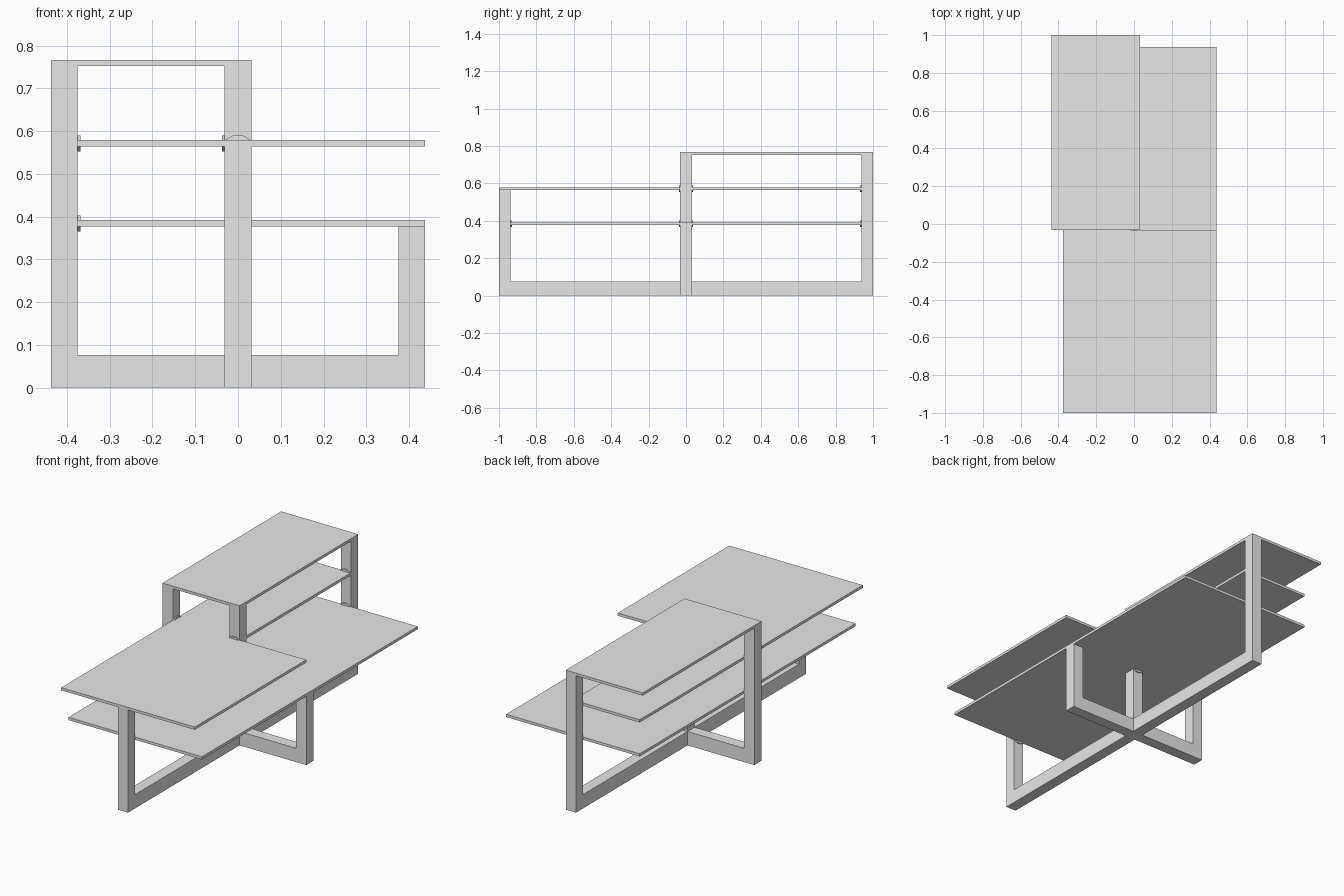
import bpy, bmesh
from mathutils import Matrix, Vector
from math import radians

cube = bpy.data.objects.get("Cube")
if cube:
    bpy.data.objects.remove(cube, do_unlink=True)

grey = bpy.data.materials.new("plain_grey")
grey.use_nodes = True
grey.diffuse_color = (0.8, 0.8, 0.8, 1)
grey.node_tree.nodes["Principled BSDF"].inputs["Base Color"].default_value = (0.8, 0.8, 0.8, 1)

H = 0.031            # half the post width
X, Y = 0.437, 1.0    # outer reach of the frame
XI, YI = X - 2 * H, Y - 2 * H
BEAM = 0.076         # height of the floor beams
T = 0.015            # shelf thickness
LOW, MID, TOP = 0.377, 0.564, 0.752


def prism(name, outline, z0, z1, matrix=Matrix()):
    """Extrude a flat outline upward from z0 to z1."""
    bm = bmesh.new()
    face = bm.faces.new([bm.verts.new((x, y, z0)) for x, y in outline])
    out = bmesh.ops.extrude_face_region(bm, geom=[face])["geom"]
    moved = [v for v in out if isinstance(v, bmesh.types.BMVert)]
    bmesh.ops.translate(bm, verts=moved, vec=(0, 0, z1 - z0))
    bmesh.ops.recalc_face_normals(bm, faces=bm.faces)
    bm.transform(matrix)
    mesh = bpy.data.meshes.new(name)
    bm.to_mesh(mesh)
    bm.free()
    mesh.materials.append(grey)
    obj = bpy.data.objects.new(name, mesh)
    bpy.context.collection.objects.link(obj)
    return obj


def box(name, x0, x1, y0, y1, z0, z1):
    return prism(name, [(x0, y0), (x1, y0), (x1, y1), (x0, y1)], z0, z1)


# Crossed floor beams
box("long_beam", -H, H, -Y, Y, 0, BEAM)
box("right_cross_beam", -X, -H, -H, H, 0, BEAM)
box("left_cross_beam", H, X, -H, H, 0, BEAM)

# Posts, each reaching the shelf it carries
posts = {
    "centre_post": (0, 0, TOP),
    "right_post": (H - X, 0, TOP),
    "left_post": (X - H, 0, LOW),
    "front_post": (0, H - Y, MID),
    "back_post": (0, Y - H, TOP),
}
for name, (x, y, top) in posts.items():
    box(name, x - H, x + H, y - H, y + H, BEAM, top)

# Shelves; the middle one wraps around the centre post
box("top_shelf", -X, H, -H, Y, TOP, TOP + T)
box("lower_shelf", -XI, X, -YI, YI, LOW, LOW + T)
prism("middle_shelf", [(-XI, -Y), (X, -Y), (X, -H), (-H, -H), (-H, H),
                       (H, H), (H, YI), (-XI, YI)], MID, MID + T)


# Small tapered brackets above and below the shelves, on the post faces
def bracket(name, x, y, turn, shelf_z):
    outline = [(-H, 0), (H, 0), (0.012, 0.011), (-0.012, 0.011)]
    spin = Matrix.Rotation(radians(turn), 4, "Z")
    stand = Matrix.Rotation(radians(90), 4, "X")
    for side, z, flip in (("upper", shelf_z + T, 1), ("lower", shelf_z, -1)):
        place = Matrix.Translation(Vector((x, y, z))) @ spin
        mirror = Matrix.Diagonal((1, 1, flip, 1))
        obj = prism(f"{name}_{side}_bracket", outline, 0, 0.007, place @ mirror @ stand)
        if flip < 0:
            obj.data.flip_normals()


for label, z in (("middle", MID), ("low", LOW)):
    bracket(f"{label}_right", -XI, 0, 90, z)
    bracket(f"{label}_back", 0, YI, 0, z)
    bracket(f"{label}_centre_front", 0, -H, 0, z)
    bracket(f"{label}_centre_back", 0, H, 180, z)
bracket("middle_centre_side", -H, 0, -90, MID)
bracket("low_front", 0, -YI, 180, LOW)
